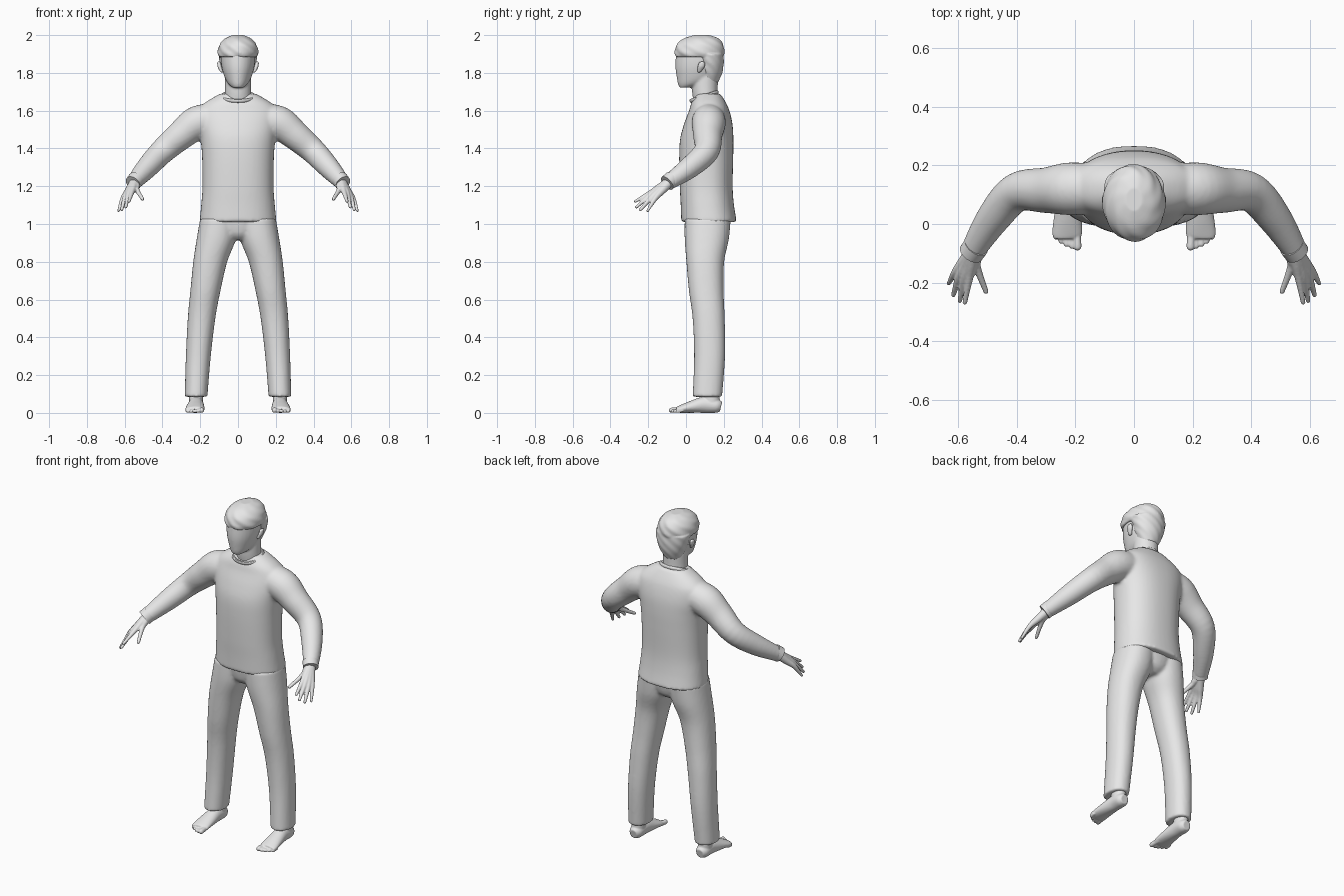
import bpy, bmesh, math
from mathutils import Vector, Quaternion

cube = bpy.data.objects.get("Cube")
if cube:
    bpy.data.objects.remove(cube)

grey = bpy.data.materials.new("plain_grey")
grey.use_nodes = True
grey.diffuse_color = (0.8, 0.8, 0.8, 1)
grey.node_tree.nodes["Principled BSDF"].inputs["Base Color"].default_value = (0.8, 0.8, 0.8, 1)


def spline(stations, steps=5):
    """Catmull-Rom through (x, y, z, rx, ry) stations."""
    s = [stations[0]] + list(stations) + [stations[-1]]
    out = []
    for a, b, c, d in zip(s, s[1:], s[2:], s[3:]):
        for k in range(steps):
            t = k / steps
            out.append([0.5 * (2 * q + (r - p) * t + (2 * p - 5 * q + 4 * r - u) * t * t
                               + (3 * q - p - 3 * r + u) * t ** 3)
                        for p, q, r, u in zip(a, b, c, d)])
    return out + [list(stations[-1])]


def loft(bm, stations, side=1, upright=False, power=2.0, dome=0.0, sides=32, wave=0.0):
    """Skin elliptical sections; upright sections stay level, others follow the path."""
    path = spline([(side * p[0], *p[1:4], p[-1]) for p in stations])
    centres = [Vector(p[:3]) for p in path]
    last = len(path) - 1
    rings = []
    for i, p in enumerate(path):
        tangent = (centres[min(i + 1, last)] - centres[max(i - 1, 0)]).normalized()
        turn = Quaternion() if upright else tangent.to_track_quat('Z', 'Y')
        # rounded ends are extra shrinking rings
        layers = [(0, 1)]
        if dome and i in (0, last):
            arc = [(math.sin(a), math.cos(a)) for a in (0, 0.4, 0.8, 1.2, 1.5)]
            layers = [(-h, w) for h, w in reversed(arc)] if i == 0 else arc
        for height, width in layers:
            mid = centres[i] + tangent * height * dome * min(p[3], p[4])
            ring = []
            for k in range(sides):
                a = math.tau * k / sides
                c, s = math.cos(a), math.sin(a)
                r = width * (1 + wave * math.sin(5 * a + 70 * p[2]) * math.sin(3 * a + 40 * p[2]))
                v = Vector((math.copysign(abs(c) ** (2 / power), c) * p[3] * r,
                            math.copysign(abs(s) ** (2 / power), s) * p[4] * r, 0))
                ring.append(bm.verts.new(mid + turn @ v))
            rings.append(ring)
    for a, b in zip(rings, rings[1:]):
        for k in range(sides):
            bm.faces.new((a[k], a[k - 1], b[k - 1], b[k]))
    bm.faces.new(rings[0])
    bm.faces.new(rings[-1])


def finish(name, bm, voxel=0.0, relax=0):
    """Make the object, fusing overlapping volumes when a voxel size is given."""
    bmesh.ops.recalc_face_normals(bm, faces=bm.faces)
    mesh = bpy.data.meshes.new(name)
    bm.to_mesh(mesh)
    bm.free()
    mesh.materials.append(grey)
    obj = bpy.data.objects.new(name, mesh)
    bpy.context.collection.objects.link(obj)
    if voxel:
        fuse = obj.modifiers.new("fuse", 'REMESH')
        fuse.mode = 'VOXEL'
        fuse.voxel_size = voxel
        fuse.use_smooth_shade = True
        soften = obj.modifiers.new("soften", 'SMOOTH')
        soften.factor = 0.5
        soften.iterations = relax
    bpy.ops.object.select_all(action='DESELECT')
    obj.select_set(True)
    bpy.context.view_layer.objects.active = obj
    bpy.ops.object.shade_smooth_by_angle(angle=math.radians(45))
    return obj


# Sweater: body and sleeves fused together
bm = bmesh.new()
loft(bm, [(0, .122, 1.01, .204, .147), (0, .113, 1.1, .195, .141), (0, .107, 1.2, .188, .14),
          (0, .107, 1.35, .19, .143), (0, .11, 1.45, .198, .141), (0, .118, 1.53, .212, .128),
          (0, .123, 1.6, .212, .107), (0, .12, 1.645, .17, .09), (0, .12, 1.69, .095, .062)],
     upright=True, power=2.3, sides=48)
for side in (1, -1):
    loft(bm, [(.13, .12, 1.555, .085), (.22, .12, 1.533, .09), (.3, .115, 1.472, .078),
              (.4, .108, 1.385, .067), (.48, .02, 1.3, .058), (.55, -.09, 1.222, .042)], side)
finish("sweater", bm, 0.009, 6)

# Trousers: seat and two legs
bm = bmesh.new()
loft(bm, [(0, .11, .915, .06, .07), (0, .113, .95, .12, .105), (0, .115, 1.03, .19, .122)],
     upright=True)
for side in (1, -1):
    loft(bm, [(.222, .113, .085, .06, .078), (.21, .125, .3, .066, .082), (.193, .12, .5, .073, .085),
              (.172, .107, .65, .08, .092), (.147, .102, .8, .09, .1), (.115, .11, .92, .104, .117),
              (.1, .115, 1.03, .1, .122)], side, upright=True, power=2.2)
finish("trousers", bm, 0.009, 5)

# Neck and face
bm = bmesh.new()
loft(bm, [(0, .11, 1.62, .072, .064), (0, .1, 1.7, .069, .068), (0, .1, 1.78, .068, .07)], upright=True)
loft(bm, [(0, -.004, 1.722, .028, .03), (0, .03, 1.74, .05, .072), (0, .055, 1.77, .068, .103),
          (0, .065, 1.82, .084, .12), (0, .07, 1.87, .091, .125), (0, .07, 1.92, .09, .12),
          (0, .07, 1.96, .07, .1)], upright=True)
finish("head", bm, 0.006, 5)

# Hair: crown with fringe, plus the back of the head
bm = bmesh.new()
loft(bm, [(0, .072, 1.885, .1, .129), (0, .072, 1.91, .106, .133), (0, .074, 1.95, .098, .122),
          (0, .08, 1.982, .07, .09), (0, .084, 2.0, .03, .04)], upright=True, wave=.035, sides=48)
loft(bm, [(0, .12, 1.75, .055, .05), (0, .125, 1.8, .078, .066), (0, .125, 1.85, .094, .075),
          (0, .12, 1.9, .103, .08)], upright=True, wave=.03, sides=48)
finish("hair", bm, 0.005, 4)

# Collar: tilted ring, lower at the front
bpy.ops.mesh.primitive_torus_add(major_radius=.086, minor_radius=.009, major_segments=48,
                                 location=(0, .096, 1.675), rotation=(.32, 0, 0))
collar = bpy.context.object
collar.name = "collar"
collar.scale = (1, .85, 1.2)
collar.data.materials.append(grey)
bpy.ops.object.shade_smooth_by_angle()

# Finger paths: knuckle, tip, tip thickness
fingers = [((.535, -.15, 1.18), (.505, -.23, 1.132), .009),
           ((.562, -.185, 1.168), (.577, -.268, 1.12), .008),
           ((.58, -.188, 1.155), (.594, -.262, 1.09), .008),
           ((.597, -.18, 1.143), (.616, -.242, 1.075), .008),
           ((.61, -.165, 1.133), (.632, -.203, 1.07), .007)]

for side, word in ((1, "left"), (-1, "right")):
    # Ear
    bm = bmesh.new()
    loft(bm, [(.088, .072, 1.81, .009, .011), (.097, .08, 1.832, .011, .018),
              (.1, .084, 1.85, .01, .017)], side, upright=True, dome=1, sides=16)
    finish(word + "_ear", bm)

    # Cuff
    bm = bmesh.new()
    loft(bm, [(.538, -.075, 1.238, .044), (.556, -.1, 1.216, .043)], side)
    finish(word + "_cuff", bm)

    # Hand: each finger runs from the wrist so the palm fills in
    bm = bmesh.new()
    for knuckle, tip, thick in fingers:
        wrist = Vector((.545, -.085, 1.225))
        palm = wrist.lerp(Vector(knuckle), .55)
        loft(bm, [(*wrist, .027), (*palm, .02), (*knuckle, .0135), (*tip, thick)],
             side, dome=1, sides=16)
    finish(word + "_hand", bm, 0.004, 2)

    # Foot: heel to ball, ankle, toes
    bm = bmesh.new()
    loft(bm, [(.222, .185, .032, .024, .027), (.222, .16, .037, .038, .037), (.222, .1, .043, .04, .043),
              (.225, .03, .032, .047, .032), (.228, -.03, .02, .051, .02),
              (.228, -.048, .016, .045, .015)], side)
    loft(bm, [(.222, .135, .035, .037, .045), (.222, .13, .15, .037, .045)], side, upright=True)
    for i in range(5):
        x = .193 + .0185 * i
        r = .014 if i == 0 else .0105 - .0005 * i
        loft(bm, [(x + .003, -.02, r + .004, r), (x, -.077 + .002 * i * i, r, r)], side, dome=1, sides=16)
    finish(word + "_foot", bm, 0.004, 2)
